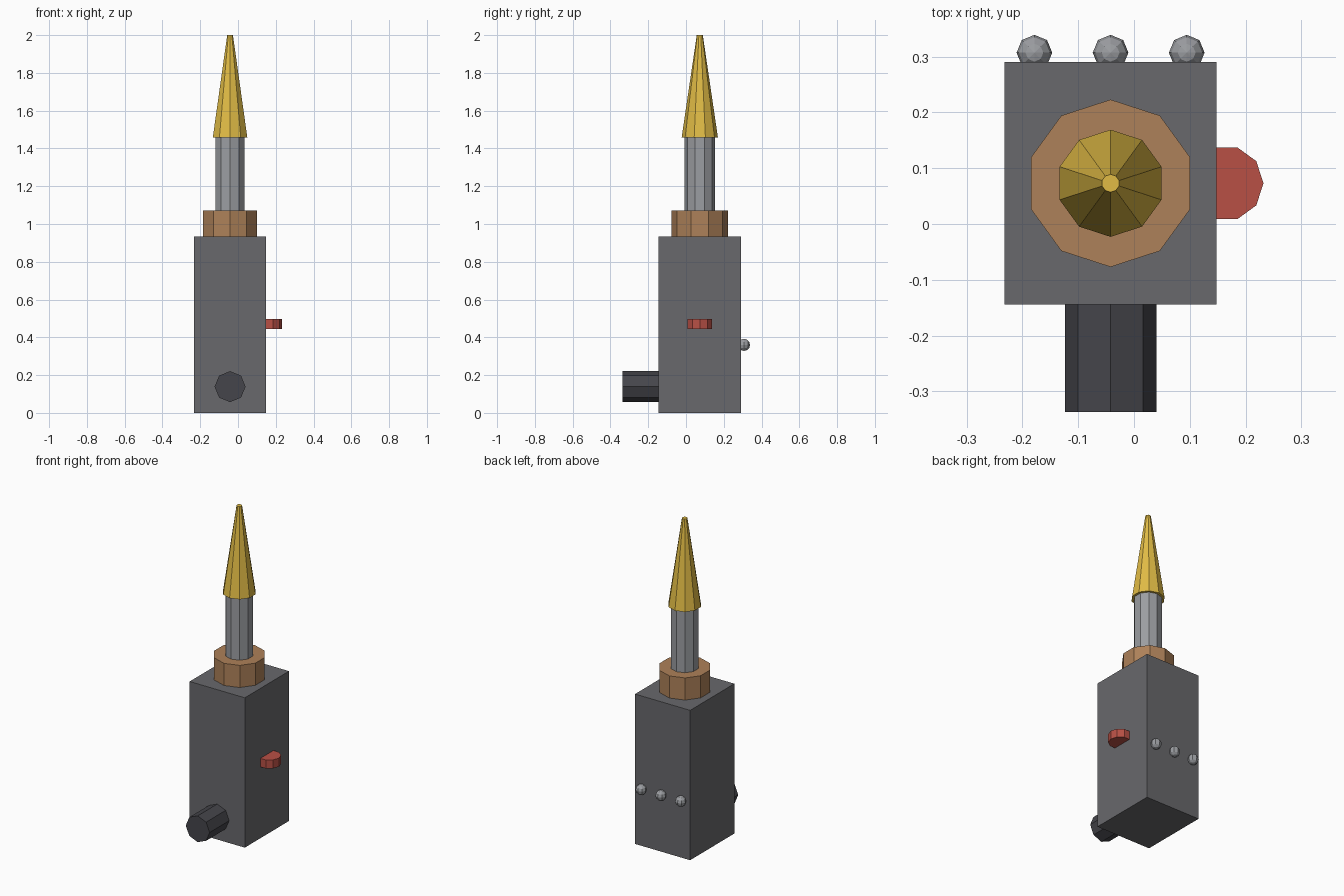
import bpy, bmesh, math
from mathutils import Matrix, Vector

if "Cube" in bpy.data.objects:
    bpy.data.objects.remove(bpy.data.objects["Cube"])

CX, CY = -0.042, 0.073  # main axis of the lamp-like body


def material(name, rgb):
    m = bpy.data.materials.new(name)
    m.diffuse_color = (*rgb, 1)
    m.use_nodes = True
    m.node_tree.nodes["Principled BSDF"].inputs["Base Color"].default_value = m.diffuse_color
    return m


def finish(name, bm, mat):
    bmesh.ops.recalc_face_normals(bm, faces=bm.faces)
    me = bpy.data.meshes.new(name)
    bm.to_mesh(me)
    bm.free()
    me.materials.append(mat)
    ob = bpy.data.objects.new(name, me)
    bpy.context.collection.objects.link(ob)
    return ob


def frustum(name, mat, base, length, r1, r2, sides, start=90, tilt=None):
    """Flat-sided cylinder or cone from base along z, optionally tilted."""
    bm = bmesh.new()
    rings = []
    for r, z in ((r1, 0), (r2, length)):
        angles = [math.radians(start) + i * math.tau / sides for i in range(sides)]
        rings.append([bm.verts.new((r * math.cos(a), r * math.sin(a), z)) for a in angles])
    low, high = rings
    for i in range(sides):
        j = (i + 1) % sides
        bm.faces.new((low[i], low[j], high[j], high[i]))
    bm.faces.new(low[::-1])
    bm.faces.new(high)
    if tilt:
        bm.transform(tilt)
    bm.transform(Matrix.Translation(Vector(base)))
    return finish(name, bm, mat)


grey = material("dark_grey", (0.14, 0.14, 0.15))
black = material("near_black", (0.06, 0.06, 0.07))
steel = material("steel", (0.33, 0.34, 0.36))
copper = material("copper", (0.42, 0.22, 0.10))
gold = material("gold", (0.75, 0.50, 0.06))
red = material("red", (0.48, 0.08, 0.06))

# Box body
bm = bmesh.new()
bmesh.ops.create_cube(bm, size=1)
bm.transform(Matrix.Translation((CX, CY, 0.467)) @ Matrix.Diagonal((0.38, 0.435, 0.934, 1)))
finish("body", bm, grey)

# Collar, shaft and tapered tip stacked on the body
frustum("collar", copper, (CX, CY, 0.932), 0.14, 0.15, 0.15, 10)
frustum("shaft", steel, (CX, CY, 1.07), 0.39, 0.081, 0.081, 10)
frustum("tip", gold, (CX, CY, 1.458), 0.542, 0.096, 0.016, 10)

# Octagonal pipe on the front
frustum("front_pipe", black, (CX, -0.14, 0.139), 0.197, 0.082, 0.082, 8,
        tilt=Matrix.Rotation(math.radians(90), 4, 'X'))

# Button disc half sunk in the right side
frustum("side_button", red, (0.1645, CY, 0.445), 0.053, 0.0675, 0.0675, 10, start=0)

# Row of rivets on the back
for i in (-1, 0, 1):
    bm = bmesh.new()
    bmesh.ops.create_uvsphere(bm, u_segments=8, v_segments=6, radius=0.032)
    bm.transform(Matrix.Translation((CX + i * 0.1365, 0.307, 0.36)))
    finish(f"rivet_{i + 2}", bm, steel)
